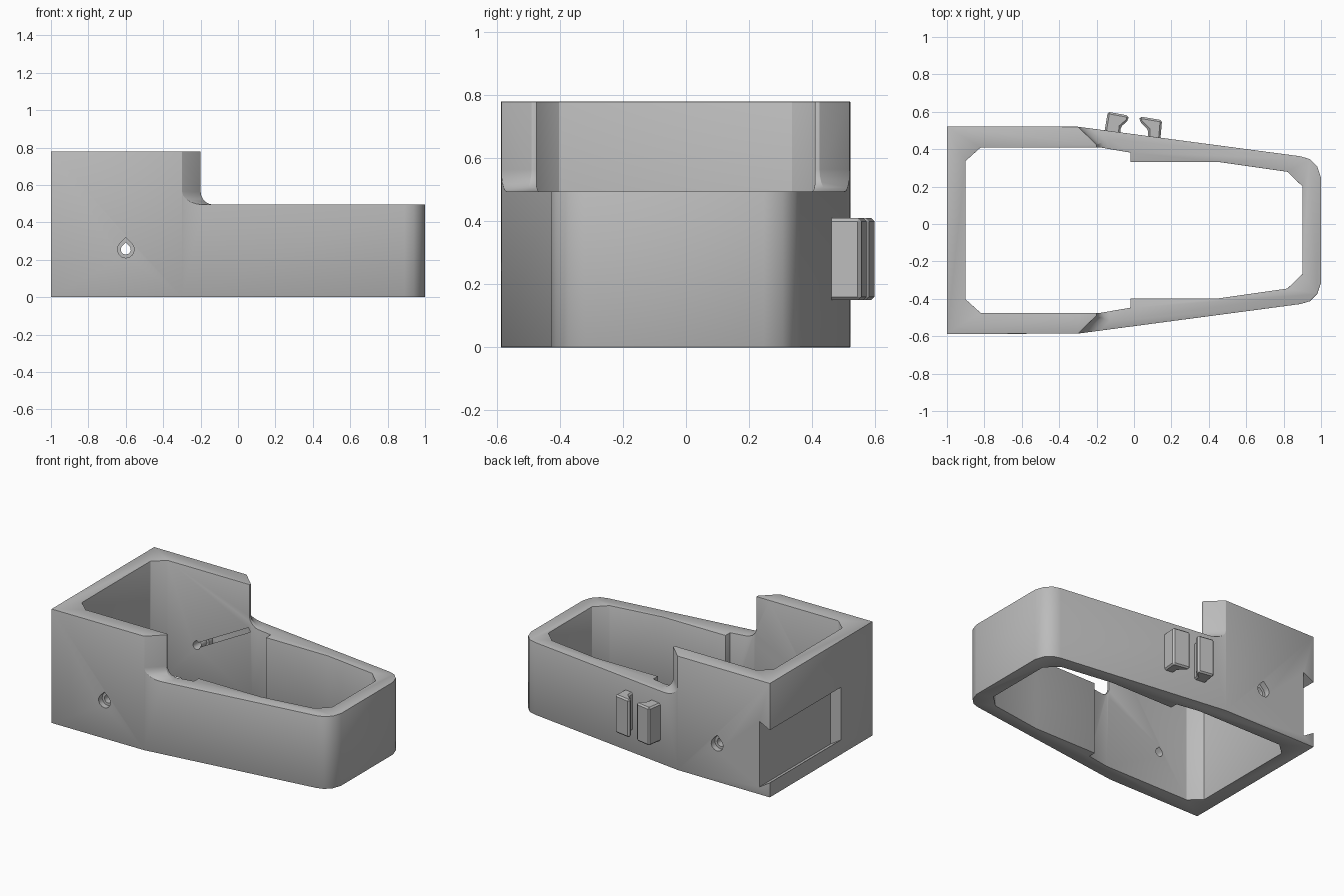
import bpy, bmesh, math
from mathutils import Matrix, Vector

cube = bpy.data.objects.get("Cube")
if cube:
    bpy.data.objects.remove(cube, do_unlink=True)

CY = -0.033  # symmetry line of the frame

grey = bpy.data.materials.new("light_grey")
grey.use_nodes = True
grey.diffuse_color = (0.5, 0.5, 0.5, 1)
grey.node_tree.nodes["Principled BSDF"].inputs["Base Color"].default_value = (0.5, 0.5, 0.5, 1)


def mirrored(half):
    """Closed outline from (x, half width) points on both sides of the centre line."""
    return [(x, CY - h) for x, h in half] + [(x, CY + h) for x, h in reversed(half)]


def prism(name, outline, low, high, matrix=None):
    bm = bmesh.new()
    base = bm.faces.new([bm.verts.new((x, y, low)) for x, y in outline])
    top = bmesh.ops.extrude_face_region(bm, geom=[base])["geom"]
    verts = [v for v in top if isinstance(v, bmesh.types.BMVert)]
    bmesh.ops.translate(bm, vec=(0, 0, high - low), verts=verts)
    if matrix:
        bm.transform(matrix)
    bmesh.ops.recalc_face_normals(bm, faces=bm.faces)
    mesh = bpy.data.meshes.new(name)
    bm.to_mesh(mesh)
    bm.free()
    mesh.materials.append(grey)
    obj = bpy.data.objects.new(name, mesh)
    bpy.context.collection.objects.link(obj)
    return obj


def activate(obj):
    bpy.ops.object.select_all(action='DESELECT')
    obj.select_set(True)
    bpy.context.view_layer.objects.active = obj


def carve(obj, cutter):
    cutter.hide_render = True
    mod = obj.modifiers.new("cut", 'BOOLEAN')
    mod.operation, mod.solver, mod.object = 'DIFFERENCE', 'EXACT', cutter
    activate(obj)
    bpy.ops.object.modifier_apply(modifier=mod.name)
    bpy.data.objects.remove(cutter, do_unlink=True)


def soften(obj, width, segments=1):
    mod = obj.modifiers.new("edges", 'BEVEL')
    mod.width, mod.segments = width, segments
    mod.limit_method, mod.angle_limit = 'ANGLE', math.radians(35)
    activate(obj)
    bpy.ops.object.modifier_apply(modifier=mod.name)


# Frame: tapered shell with rounded nose
frame = prism("frame", mirrored([(-1, 0.555), (-0.3, 0.553), (0.89, 0.395), (0.94, 0.38),
                                 (0.98, 0.34), (1, 0.28)]), 0, 0.78)
carve(frame, prism("cavity", mirrored([(-0.9, 0.37), (-0.82, 0.442), (-0.18, 0.442),
                                       (-0.02, 0.415), (-0.02, 0.365), (0.45, 0.365),
                                       (0.82, 0.312), (0.9, 0.235)]), -0.2, 1))

# Lowered front section, filleted up to the tall section
step = prism("step_cutter", mirrored([(1.2, 0.67), (-0.42, 0.67), (-0.2, 0.457)]), 0.495, 1)
bm = bmesh.new()
bm.from_mesh(step.data)
edges = [e for e in bm.edges if all(v.co.z < 0.5 and v.co.x < 0 for v in e.verts)]
bmesh.ops.bevel(bm, geom=edges, offset=0.07, segments=5, profile=0.5, affect='EDGES')
bm.to_mesh(step.data)
bm.free()
carve(frame, step)
soften(frame, 0.014, 2)

# Dovetail slot in the rear plate, open towards one side
to_y = Matrix.Rotation(math.pi / 2, 4, 'X')  # outline in xz, extruded along -y
carve(frame, prism("slot_cutter", [(-1.02, 0.11), (-1, 0.1), (-0.92, 0.05), (-0.92, 0.5),
                                   (-1, 0.46), (-1.02, 0.45)], -0.7, 0.25, to_y))


# Teardrop screw holes with wider outer seats
def teardrop(r):
    arc = [math.radians(135 + 27 * i) for i in range(11)]
    return [(r * math.cos(a) - 0.6, r * math.sin(a) + 0.255) for a in arc] + [(-0.6, 0.255 + r * 1.41)]


carve(frame, prism("hole_cutter", teardrop(0.027), -0.8, 0.8, to_y))
for side in (-1, 1):
    inner, outer = -(CY + side * 0.515), -(CY + side * 0.6)
    carve(frame, prism("seat_cutter", teardrop(0.045), min(inner, outer), max(inner, outer), to_y))

# Narrow diagonal grooves along the inner side walls
for side in (-1, 1):
    start = Vector((-0.6, CY + side * 0.442, 0.255))
    run = Vector((-0.2, CY + side * 0.442, 0.47)) - start
    place = Matrix.Translation(start) @ run.to_track_quat('Z', 'Y').to_matrix().to_4x4()
    ring = [(0.015 * math.cos(i * math.pi / 4), 0.015 * math.sin(i * math.pi / 4)) for i in range(8)]
    carve(frame, prism("groove_cutter", ring, 0, run.length, place))

# Pair of hooked clips on the back wall
rear_clip = prism("rear_clip", [(-0.16, 0.48), (-0.14, 0.6), (-0.03, 0.58), (-0.03, 0.555),
                                (-0.07, 0.52), (-0.075, 0.47)], 0.15, 0.41)
front_clip = prism("front_clip", [(0.03, 0.575), (0.15, 0.555), (0.14, 0.44), (0.075, 0.45),
                                  (0.075, 0.505), (0.03, 0.55)], 0.15, 0.41)
for clip in (rear_clip, front_clip):
    soften(clip, 0.01)

for obj in (frame, rear_clip, front_clip):
    activate(obj)
    bpy.ops.object.shade_smooth_by_angle(angle=math.radians(30))
